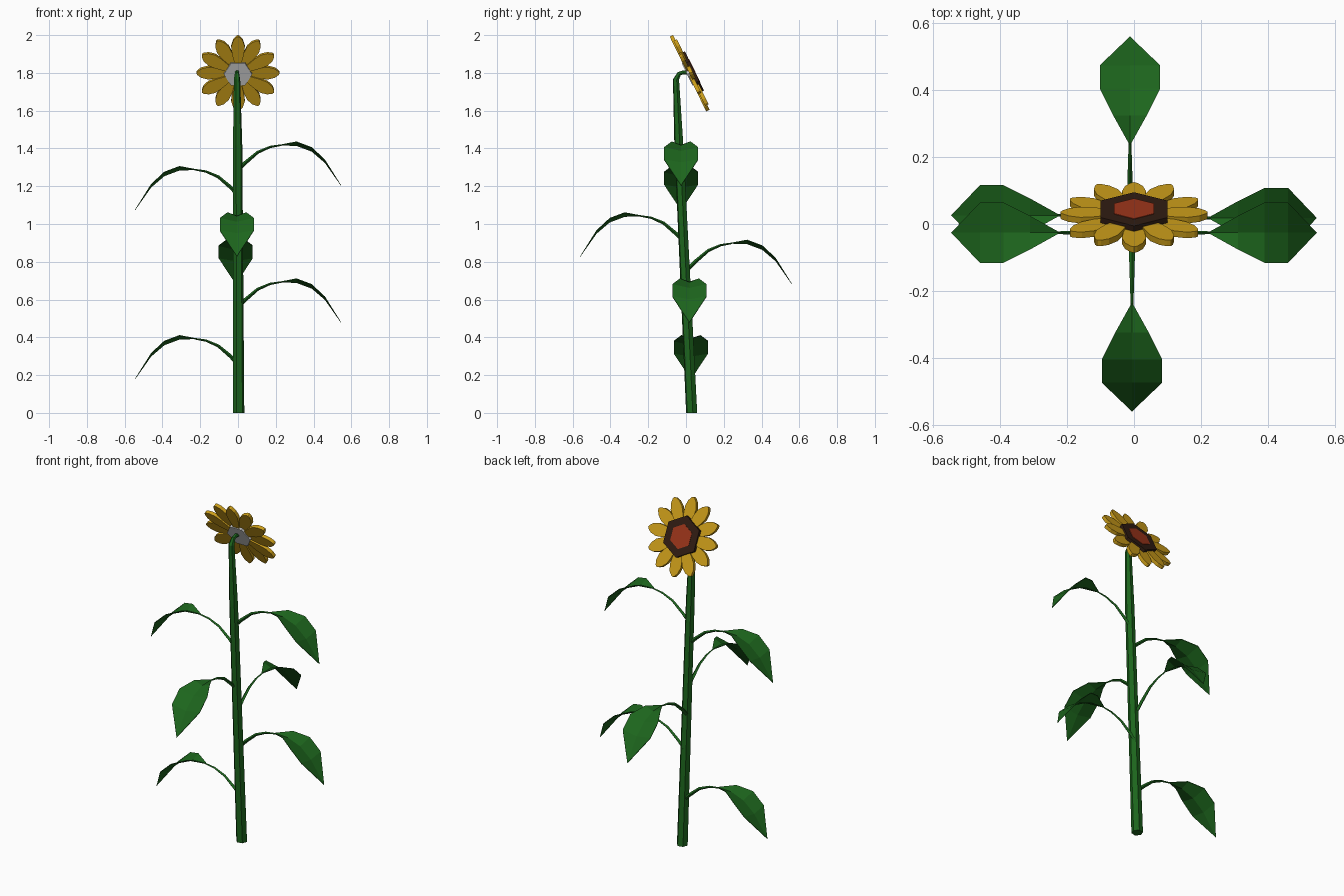
import bpy, bmesh, math
from mathutils import Vector, Matrix

if "Cube" in bpy.data.objects:
    bpy.data.objects.remove(bpy.data.objects["Cube"])


def material(name, rgb):
    m = bpy.data.materials.new(name)
    m.diffuse_color = (*rgb, 1)
    m.use_nodes = True
    m.node_tree.nodes["Principled BSDF"].inputs["Base Color"].default_value = m.diffuse_color
    return m


GREEN = material("green", (0.012, 0.13, 0.012))
YELLOW = material("yellow", (0.60, 0.34, 0.01))
BROWN = material("dark_brown", (0.03, 0.012, 0.006))
RUST = material("rust", (0.33, 0.035, 0.01))


def finish(bm, name, mat=None, matrix=Matrix()):
    bmesh.ops.recalc_face_normals(bm, faces=bm.faces)
    me = bpy.data.meshes.new(name)
    bm.to_mesh(me)
    bm.free()
    ob = bpy.data.objects.new(name, me)
    bpy.context.collection.objects.link(ob)
    ob.matrix_world = matrix
    if mat:
        me.materials.append(mat)
    return ob


def add_tube(bm, path, radii, sides, side_axis, phase=0.0):
    """Tapered tube along a planar path; side_axis is normal to the path plane."""
    pts = [Vector(p) for p in path]
    rings = []
    for i, (p, r) in enumerate(zip(pts, radii)):
        t = (pts[min(i + 1, len(pts) - 1)] - pts[max(i - 1, 0)]).normalized()
        u = Vector(side_axis)
        v = t.cross(u)
        angs = [phase + math.tau * k / sides for k in range(sides)]
        rings.append([bm.verts.new(p + (u * math.cos(a) + v * math.sin(a)) * r) for a in angs])
    for a, b in zip(rings, rings[1:]):
        for k in range(sides):
            j = (k + 1) % sides
            bm.faces.new((a[k], a[j], b[j], b[k]))
    bm.faces.new(rings[0])
    bm.faces.new(rings[-1])


def add_plate(bm, outline, z0, z1):
    """Extruded flat outline."""
    lo = [bm.verts.new((x, y, z0)) for x, y in outline]
    hi = [bm.verts.new((x, y, z1)) for x, y in outline]
    bm.faces.new(lo)
    bm.faces.new(hi)
    n = len(outline)
    for k in range(n):
        j = (k + 1) % n
        bm.faces.new((lo[k], lo[j], hi[j], hi[k]))


def hexagon(r, start):
    return [(r * math.cos(start + k * math.pi / 3), r * math.sin(start + k * math.pi / 3))
            for k in range(6)]


# Stem: six-sided, leaning, hooked at the top
bm = bmesh.new()
add_tube(bm,
         [(0.003, 0.03, 0), (-0.002, -0.038, 1.42), (-0.005, -0.053, 1.765),
          (-0.005, -0.036, 1.796), (-0.005, -0.015, 1.803), (-0.003, 0.015, 1.80)],
         [0.031, 0.025, 0.017, 0.012, 0.011, 0.01], 6, (1, 0, 0), 0.2)
for v in bm.verts:
    v.co.z = max(v.co.z, 0) if v.co.z > 0.1 else 0
finish(bm, "stem", GREEN)


# Leaves: thin stalk plus folded, drooping blade
STALK = [(0.0, 0, 1.285), (0.04, 0, 1.325), (0.105, 0, 1.38), (0.17, 0, 1.408), (0.23, 0, 1.418)]
BLADE = [(0.31, 0.05, 1.415, 1.435), (0.39, 0.09, 1.385, 1.405), (0.46, 0.09, 1.325, 1.34)]


def leaf(name, angle, offset, drop):
    bm = bmesh.new()
    add_tube(bm, STALK, [0.011, 0.010, 0.008, 0.006, 0.004], 4, (0, 1, 0))
    th = 0.002
    layers = []
    for d in (th, -th):
        base = bm.verts.new((0.22, 0, 1.418 + d))
        tip = bm.verts.new((0.546, 0, 1.203 + d))
        rows = [[bm.verts.new((x, s * w, (zc if s == 0 else ze) + d)) for s in (-1, 0, 1)]
                for x, w, zc, ze in BLADE]
        for c in (0, 1):
            bm.faces.new((base, rows[0][c], rows[0][c + 1]))
            bm.faces.new((tip, rows[-1][c], rows[-1][c + 1]))
            for a, b in zip(rows, rows[1:]):
                bm.faces.new((a[c], a[c + 1], b[c + 1], b[c]))
        layers.append([base] + [r[0] for r in rows] + [tip] + [r[2] for r in reversed(rows)])
    top, low = layers
    for k in range(len(top)):
        j = (k + 1) % len(top)
        bm.faces.new((top[k], top[j], low[j], low[k]))
    m = Matrix.Translation((offset[0], offset[1], drop)) @ Matrix.Rotation(math.radians(angle), 4, 'Z')
    finish(bm, name, GREEN, m)


leaf("leaf_right_upper", 0, (0, -0.026), 0)
leaf("leaf_left_upper", 180, (0, -0.026), -0.13)
leaf("leaf_front", 270, (-0.006, -0.014), -0.375)
leaf("leaf_back", 90, (-0.012, 0.014), -0.52)
leaf("leaf_right_lower", 0, (0, 0.018), -0.725)
leaf("leaf_left_lower", 180, (0, 0.026), -1.025)

# Flower head: local z faces back and up
TILT = math.radians(26)
normal = Vector((0, math.cos(TILT), math.sin(TILT)))
up = Vector((0, -math.sin(TILT), math.cos(TILT)))
head = Matrix((up.cross(normal), up, normal)).transposed().to_4x4()
head.translation = (0.0, 0.023, 1.80)

# Petals: twelve thick plates in two alternating layers
HALF = [(0.05, 0.016), (0.12, 0.032), (0.16, 0.036), (0.195, 0.026), (0.215, 0.01)]
petal = [(r, -w) for r, w in HALF] + [(0.22, 0)] + [(r, w) for r, w in reversed(HALF)]
bm = bmesh.new()
for i in range(12):
    a = math.radians(90 + 30 * i)
    c, s = math.cos(a), math.sin(a)
    z = 0.004 if i % 2 else -0.004
    add_plate(bm, [(x * c - y * s, x * s + y * c) for x, y in petal], z - 0.010, z + 0.010)
finish(bm, "petals", YELLOW, head)

# Seed disc, its centre and the grey back cap
for name, r, start, z0, z1, mat in (
        ("seed_disc", 0.115, math.pi / 2, 0.0, 0.024, BROWN),
        ("seed_centre", 0.069, math.pi / 2, 0.015, 0.026, RUST),
        ("back_cap", 0.075, 0, -0.019, 0.0, None)):
    bm = bmesh.new()
    add_plate(bm, hexagon(r, start), z0, z1)
    finish(bm, name, mat, head)
